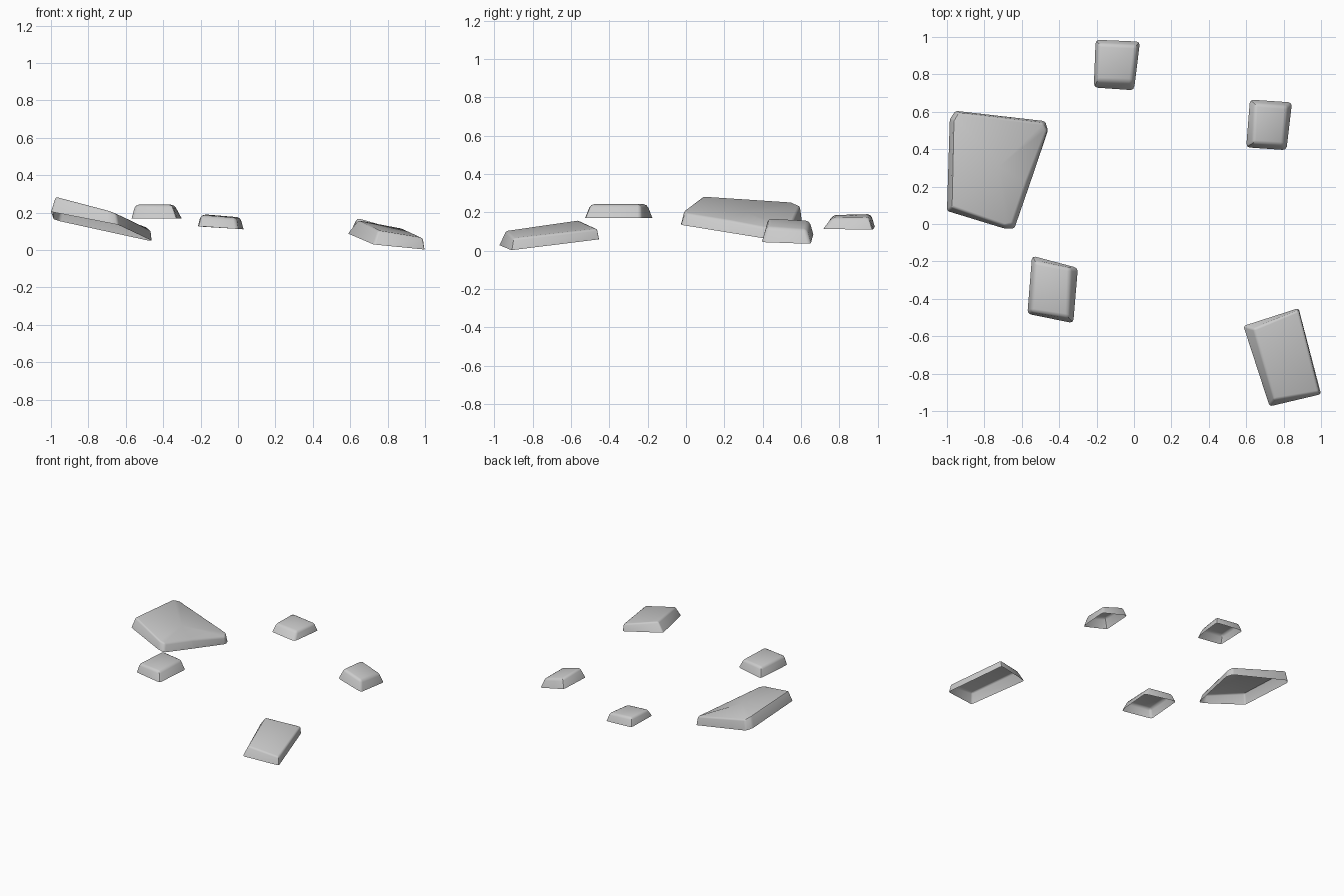
import bpy, bmesh
from mathutils import Vector

if "Cube" in bpy.data.objects:
    bpy.data.objects.remove(bpy.data.objects["Cube"])


def stone(name, base, top, crown, bevel):
    """Open-bottomed slab: base loop lofted to a top loop, crowned, then worn edges."""
    bm = bmesh.new()
    lo = [bm.verts.new(p) for p in base]
    hi = [bm.verts.new(p) for p in top]
    n = len(lo)
    for i in range(n):
        j = (i + 1) % n
        bm.faces.new((lo[i], lo[j], hi[j], hi[i]))
    # Crowned top surface around a centre point
    mid = bm.verts.new(sum((Vector(p) for p in top), Vector()) / n + Vector((0, 0, crown)))
    for i in range(n):
        bm.faces.new((hi[i], hi[(i + 1) % n], mid))
    # Worn rim and corners
    worn = [e for e in bm.edges if mid not in e.verts and not e.is_boundary]
    bmesh.ops.bevel(bm, geom=worn, offset=bevel, segments=2, profile=0.5,
                    affect='EDGES', clamp_overlap=True)
    me = bpy.data.meshes.new(name)
    bm.to_mesh(me)
    bm.free()
    for p in me.polygons:
        p.use_smooth = True
    ob = bpy.data.objects.new(name, me)
    bpy.context.collection.objects.link(ob)
    bpy.ops.object.select_all(action='DESELECT')
    bpy.context.view_layer.objects.active = ob
    ob.select_set(True)
    bpy.ops.object.shade_smooth_by_angle(angle=0.7)


# Large sloping slab (loops run counter-clockwise from the front left)
stone("large_slab",
      [(-1.0, .07, .205), (-.69, -.025, .145), (-.64, -.025, .135), (-.555, .22, .095),
       (-.46, .50, .05), (-.475, .55, .05), (-.955, .605, .155), (-.985, .56, .165)],
      [(-.975, .09, .285), (-.69, -.01, .21), (-.65, .0, .195), (-.575, .22, .16),
       (-.465, .50, .105), (-.485, .54, .12), (-.94, .595, .235), (-.965, .55, .255)],
      .005, .012)

# Front right slab
stone("front_slab",
      [(.725, -.975, .03), (1.0, -.91, .003), (.88, -.45, .06), (.585, -.545, .09)],
      [(.75, -.94, .105), (.99, -.90, .065), (.88, -.46, .115), (.64, -.56, .16)],
      .0, .012)

# Three small stones
stone("small_stone_left",
      [(-.57, -.48, .17), (-.325, -.53, .17), (-.30, -.235, .17), (-.545, -.17, .17)],
      [(-.55, -.47, .242), (-.35, -.50, .242), (-.34, -.235, .242), (-.53, -.20, .242)],
      .003, .018)
stone("small_stone_back",
      [(-.215, .73, .128), (.0, .715, .113), (.032, .975, .111), (-.205, .985, .126)],
      [(-.20, .765, .187), (-.01, .76, .172), (.015, .955, .175), (-.19, .965, .192)],
      .002, .018)
stone("small_stone_right",
      [(.60, .41, .095), (.815, .395, .045), (.845, .65, .036), (.62, .665, .09)],
      [(.635, .43, .172), (.80, .42, .125), (.82, .63, .11), (.645, .645, .16)],
      .002, .018)
